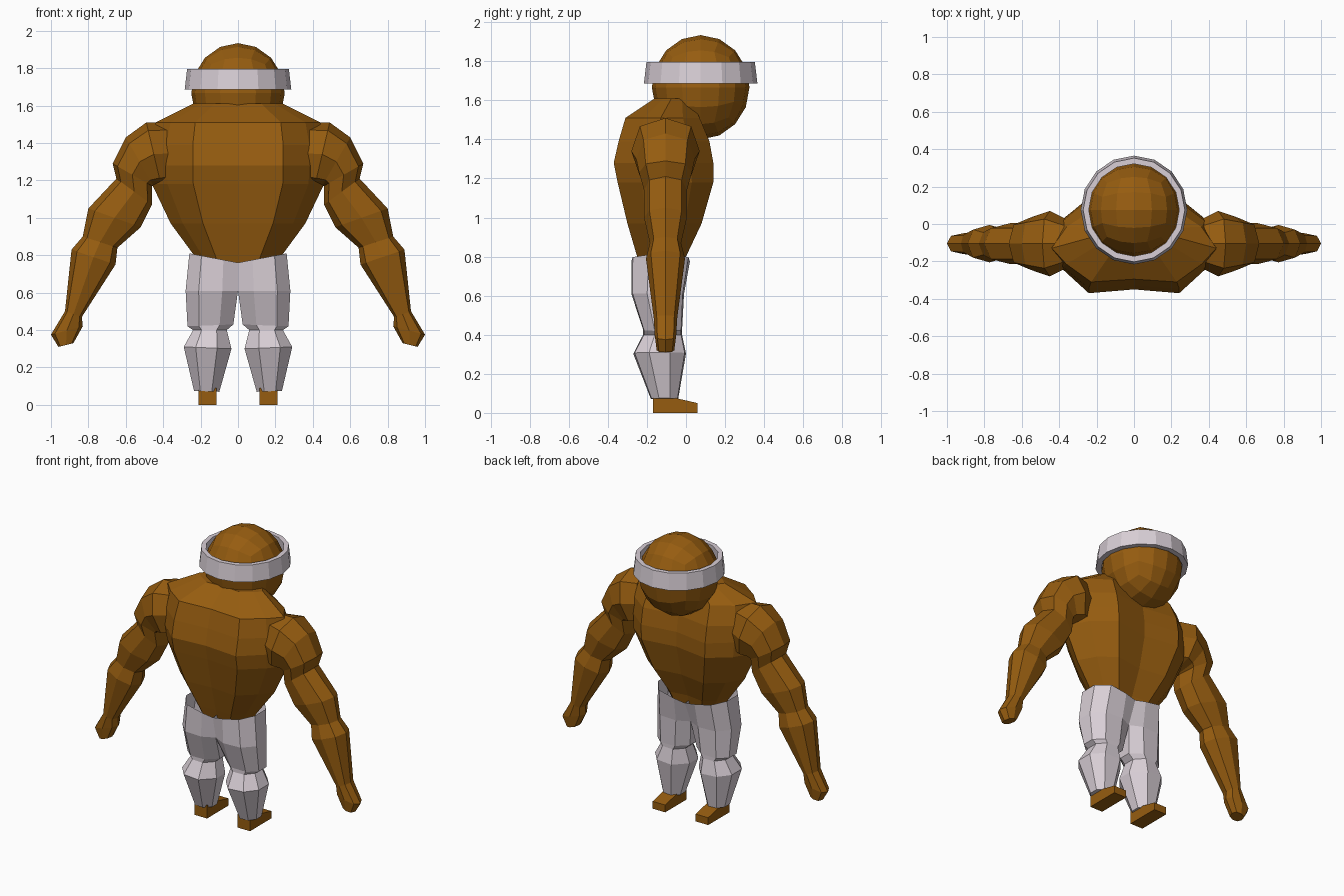
import bpy, bmesh, math
from mathutils import Vector

if "Cube" in bpy.data.objects:
    bpy.data.objects.remove(bpy.data.objects["Cube"])


def material(name, color):
    m = bpy.data.materials.new(name)
    m.diffuse_color = (*color, 1)
    m.use_nodes = True
    m.node_tree.nodes["Principled BSDF"].inputs["Base Color"].default_value = m.diffuse_color
    return m


SKIN = material("brown skin", (0.305, 0.108, 0.005))
CLOTH = material("pale grey cloth", (0.69, 0.62, 0.67))


def finish(name, bm, mat, mirror=False):
    bmesh.ops.recalc_face_normals(bm, faces=bm.faces)
    me = bpy.data.meshes.new(name)
    bm.to_mesh(me)
    bm.free()
    me.materials.append(mat)
    ob = bpy.data.objects.new(name, me)
    bpy.context.collection.objects.link(ob)
    if mirror:
        mod = ob.modifiers.new("mirror", 'MIRROR')
        mod.use_mirror_merge = False
    return ob


def loft(name, rings, mat, mirror=False, cap_start=True, cap_end=True):
    bm = bmesh.new()
    loops = [[bm.verts.new(p) for p in r] for r in rings]
    n = len(loops[0])
    for a, b in zip(loops, loops[1:]):
        for i in range(n):
            j = (i + 1) % n
            bm.faces.new((a[i], a[j], b[j], b[i]))
    if cap_start:
        bm.faces.new(loops[0])
    if cap_end:
        bm.faces.new(loops[-1])
    return finish(name, bm, mat, mirror)


# Torso: half section mirrored across x, scaled at each height
HALF = [(0, -.92), (.52, -1), (.82, -.5), (1, -.05), (.82, .55), (.52, 1), (0, .85)]
SECTION = HALF + [(-u, v) for u, v in HALF[-2:0:-1]]


def torso_ring(z, w, back, front):
    c, h = (back + front) / 2, (front - back) / 2
    return [(u * w, c + v * h, z) for u, v in SECTION]


torso = [(.70, .17, -.22, -.03), (.80, .235, -.25, 0), (.97, .36, -.30, .08),
         (1.18, .46, -.35, .14), (1.28, .465, -.37, .14), (1.39, .465, -.345, .12),
         (1.51, .44, -.31, .07), (1.61, .24, -.16, .02)]
loft("torso", [torso_ring(*r) for r in torso], SKIN)


# Arm: octagonal rings between an outer and an inner outline point
OCT = [(1, 0), (.75, .75), (0, 1), (-.75, .75), (-1, 0), (-.75, -.75), (0, -1), (.75, -.75)]


def arm_ring(ox, oz, ix, iz, hy):
    c = Vector(((ox + ix) / 2, -.105, (oz + iz) / 2))
    h = Vector(((ox - ix) / 2, 0, (oz - iz) / 2))
    return [c + h * u + Vector((0, hy * v, 0)) for u, v in OCT]


arm = [(.38, 1.51, .34, 1.18, .13), (.49, 1.51, .41, 1.17, .175),
       (.60, 1.43, .45, 1.17, .15), (.67, 1.29, .46, 1.17, .135),
       (.65, 1.21, .46, 1.07, .11), (.80, 1.05, .52, .95, .11),
       (.83, .90, .645, .84, .08), (.89, .83, .655, .75, .10),
       (.925, .50, .835, .47, .06), (1.0, .375, .83, .42, .055),
       (.96, .31, .88, .33, .045)]
loft("arm", [arm_ring(*r) for r in arm], SKIN, mirror=True)


# Trouser leg: inner and outer x with their heights, back and front y,
# and how square the inner side is
def leg_ring(ix, iz, ox, oz, back, front, sq):
    pts = [(0, -sq), (.3, -1), (.75, -.95), (1, -.4), (1, .4), (.75, .95), (.3, 1), (0, sq)]
    c, h = (back + front) / 2, (front - back) / 2
    return [(ix + (ox - ix) * u, c + h * v, iz + (oz - iz) * u) for u, v in pts]


leg = [(0, .76, .26, .81, -.28, .02, .95), (0, .61, .28, .61, -.28, -.01, .7),
       (.025, .43, .27, .42, -.22, -.02, .4), (.06, .40, .24, .40, -.22, -.02, .4),
       (.035, .30, .29, .31, -.27, 0, .35), (.10, .07, .235, .075, -.18, -.04, .4)]
loft("trouser_leg", [leg_ring(*r) for r in leg], CLOTH, mirror=True, cap_start=False)

# Foot: low wedge with the toe towards +y
foot = [(-.17, .09), (-.05, .075), (.06, .05)]
loft("foot", [[(.115, y, 0), (.21, y, 0), (.21, y, z), (.115, y, z)] for y, z in foot],
     SKIN, mirror=True)

# Head: rounded cube grid
bm = bmesh.new()
bmesh.ops.create_cube(bm, size=2)
bmesh.ops.subdivide_edges(bm, edges=bm.edges[:], cuts=3, use_grid_fill=True)
for v in bm.verts:
    n = Vector([math.tan(t * math.pi / 4) for t in v.co]).normalized()
    v.co = (n.x * .25, .075 + n.y * .25, 1.667 + n.z * .267)
finish("head", bm, SKIN)


# Headband: flared sixteen-sided hoop
def hoop(r, z):
    return [(r * math.cos(math.pi * i / 8), .075 + r * 1.02 * math.sin(math.pi * i / 8), z)
            for i in range(16)]


band = [hoop(.25, 1.685), hoop(.285, 1.685), hoop(.272, 1.797), hoop(.242, 1.797), hoop(.25, 1.685)]
ob = loft("headband", band, CLOTH, cap_start=False, cap_end=False)
bm = bmesh.new()
bm.from_mesh(ob.data)
bmesh.ops.remove_doubles(bm, verts=bm.verts, dist=.0001)
bmesh.ops.recalc_face_normals(bm, faces=bm.faces)
bm.to_mesh(ob.data)
bm.free()
